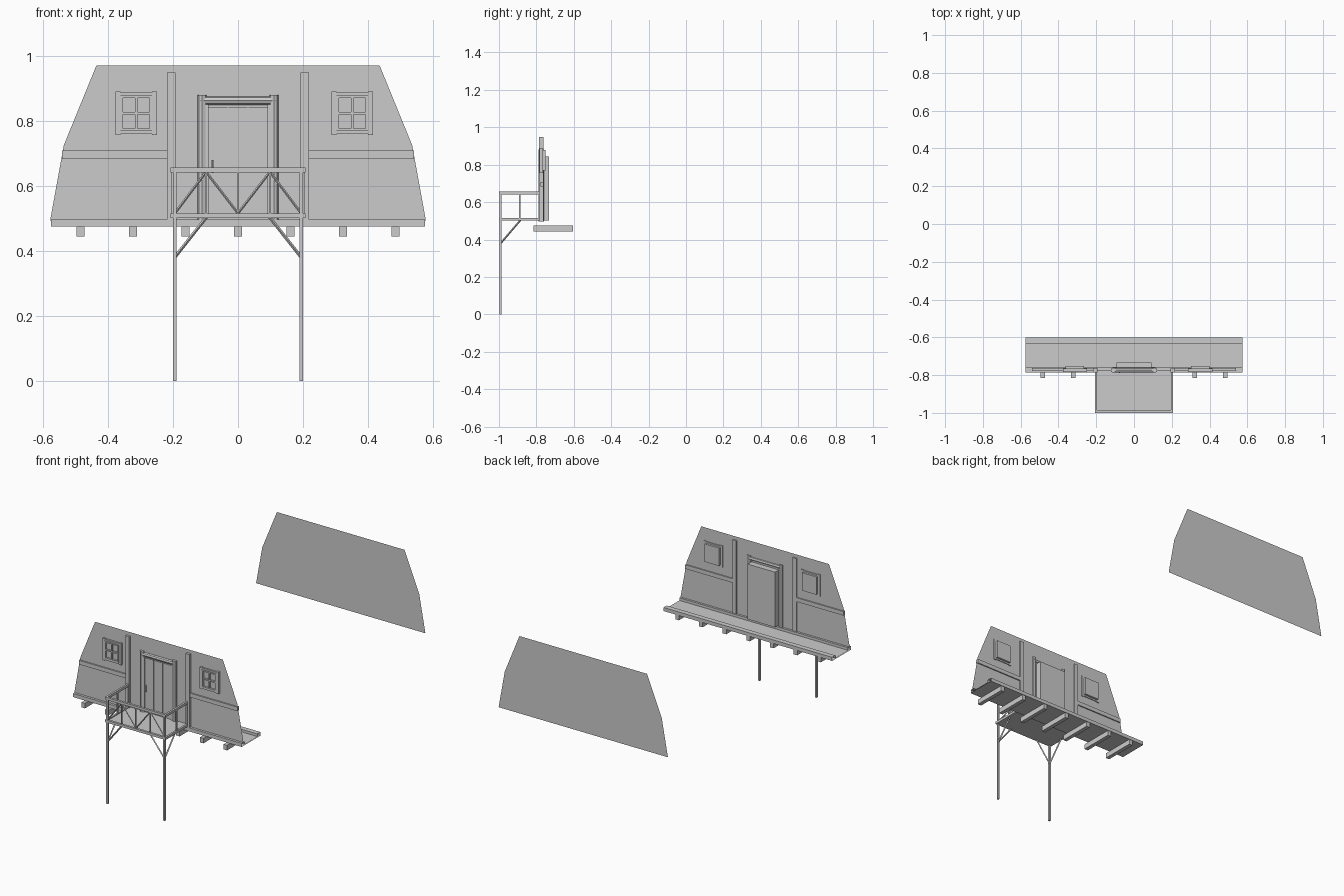
import bpy, bmesh, math
from mathutils import Vector

if "Cube" in bpy.data.objects:
    bpy.data.objects.remove(bpy.data.objects["Cube"])


def mesh_object(name, verts, faces):
    me = bpy.data.meshes.new(name)
    me.from_pydata(verts, [], faces)
    me.update()
    ob = bpy.data.objects.new(name, me)
    bpy.context.collection.objects.link(ob)
    return ob


def box(name, x, y, z):
    v = [(a, b, c) for a in x for b in y for c in z]
    f = [(0, 1, 3, 2), (4, 6, 7, 5), (0, 4, 5, 1), (2, 3, 7, 6), (0, 2, 6, 4), (1, 5, 7, 3)]
    return mesh_object(name, v, f)


def bar(name, p, q, r, sides=4):
    """Straight rod between two points."""
    p, q = Vector(p), Vector(q)
    bm = bmesh.new()
    bmesh.ops.create_cone(bm, cap_ends=True, segments=sides, radius1=r, radius2=r, depth=(q - p).length)
    me = bpy.data.meshes.new(name)
    bm.to_mesh(me)
    bm.free()
    ob = bpy.data.objects.new(name, me)
    ob.location = (p + q) / 2
    ob.rotation_mode = 'QUATERNION'
    ob.rotation_quaternion = (q - p).to_track_quat('Z', 'Y')
    bpy.context.collection.objects.link(ob)
    return ob


WALL = -0.77

# Thin gable walls, front and back
half = [(0.577, 0.494), (0.535, 0.725), (0.435, 0.97)]
outline = half + [(-x, z) for x, z in reversed(half)]
for name, y in (("front_wall", WALL), ("back_wall", 1.0)):
    mesh_object(name, [(x, y, z) for x, z in outline], [tuple(range(6))])

# Floor strip: open-ended channel with a raised rim on each side
prof = [(-0.785, 0.475), (-0.785, 0.497), (-0.757, 0.497), (-0.757, 0.481),
        (-0.633, 0.481), (-0.633, 0.497), (-0.602, 0.497), (-0.602, 0.475)]
n = len(prof)
mesh_object("floor_channel", [(x, y, z) for x in (-0.575, 0.575) for y, z in prof],
            [(i, (i + 1) % n, n + (i + 1) % n, n + i) for i in range(n)])

# Joists under the floor
for i in range(-3, 4):
    x = i * 0.1613
    box("floor_joist", (x - 0.012, x + 0.012), (-0.815, -0.605), (0.444, 0.475))

# Wall battens and side bands
for s in (-1, 1):
    box("wall_batten", sorted((s * 0.192, s * 0.218)), (-0.785, -0.763), (0.497, 0.948))
    box("wall_band", sorted((s * 0.218, s * 0.54)), (-0.778, -0.763), (0.683, 0.708))

# Windows: box, four frame pieces, four mullion and sash bars
for cx in (-0.3125, 0.351):
    cz, w, h = 0.823, 0.049, 0.055
    box("window_box", (cx - w, cx + w), (-0.774, -0.752), (cz - h, cz + h))
    for s in (-1, 1):
        box("window_stile", sorted((cx + s * w, cx + s * 0.064)), (-0.783, -0.765), (cz - 0.067, cz + 0.067))
        box("window_rail", (cx - w, cx + w), (-0.781, -0.765), sorted((cz + s * h, cz + s * 0.064)))
        box("sash_side", sorted((cx + s * 0.041, cx + s * w)), (-0.786, -0.765), (cz - h, cz + h))
        box("sash_end", (cx - 0.041, cx + 0.041), (-0.786, -0.765), sorted((cz + s * 0.047, cz + s * h)))
    box("mullion_upright", (cx - 0.004, cx + 0.004), (-0.785, -0.765), (cz - 0.047, cz + 0.047))
    box("mullion_cross", (cx - 0.041, cx + 0.041), (-0.784, -0.765), (cz - 0.004, cz + 0.004))

# Door: solid back with three planks and a frame of rounded logs
box("door_body", (-0.093, 0.093), (-0.772, -0.733), (0.503, 0.843))
for i in (-1, 0, 1):
    box("door_plank", (i * 0.061 - 0.029, i * 0.061 + 0.029), (-0.776, -0.77), (0.503, 0.843))
for s in (-1, 1):
    bar("door_post", (s * 0.11, -0.774, 0.497), (s * 0.11, -0.774, 0.88), 0.014, 8)
    box("door_jamb", sorted((s * 0.09, s * 0.1)), (-0.782, -0.768), (0.503, 0.85))
bar("door_lintel", (-0.115, -0.774, 0.862), (0.115, -0.774, 0.862), 0.013, 8)
bar("door_latch", (-0.078, -0.785, 0.64), (-0.078, -0.785, 0.68), 0.004, 6)

# Balcony deck and rails
box("balcony_deck", (-0.205, 0.205), (-0.998, -0.772), (0.501, 0.510))
for z0, z1, name in ((0.641, 0.656, "top_rail"), (0.501, 0.516, "bottom_rail")):
    box("front_" + name, (-0.207, 0.207), (-1.0, -0.986), (z0, z1))
    for s in (-1, 1):
        box("side_" + name, sorted((s * 0.195, s * 0.207)), (-0.986, -0.772), (z0, z1))

# Balcony legs, posts and knee braces
for s in (-1, 1):
    x = s * 0.194
    box("balcony_leg", (x - 0.0055, x + 0.0055), (-0.998, -0.987), (0.0, 0.645))
    xs = s * 0.201
    for y in (-0.888, -0.784):
        box("side_post", (xs - 0.004, xs + 0.004), (y - 0.004, y + 0.004), (0.51, 0.645))
    bar("front_brace", (x, -0.992, 0.381), (s * 0.096, -0.992, 0.505), 0.005)
    bar("side_brace", (x, -0.990, 0.381), (x, -0.884, 0.505), 0.005)

    # Front railing truss
    bar("truss_outer", (s * 0.194, -0.993, 0.516), (s * 0.098, -0.993, 0.643), 0.004)
    bar("truss_inner", (0, -0.993, 0.516), (s * 0.098, -0.993, 0.643), 0.004)
    box("front_post", (s * 0.098 - 0.003, s * 0.098 + 0.003), (-0.996, -0.990), (0.51, 0.645))
box("front_post", (-0.003, 0.003), (-0.996, -0.990), (0.51, 0.645))
